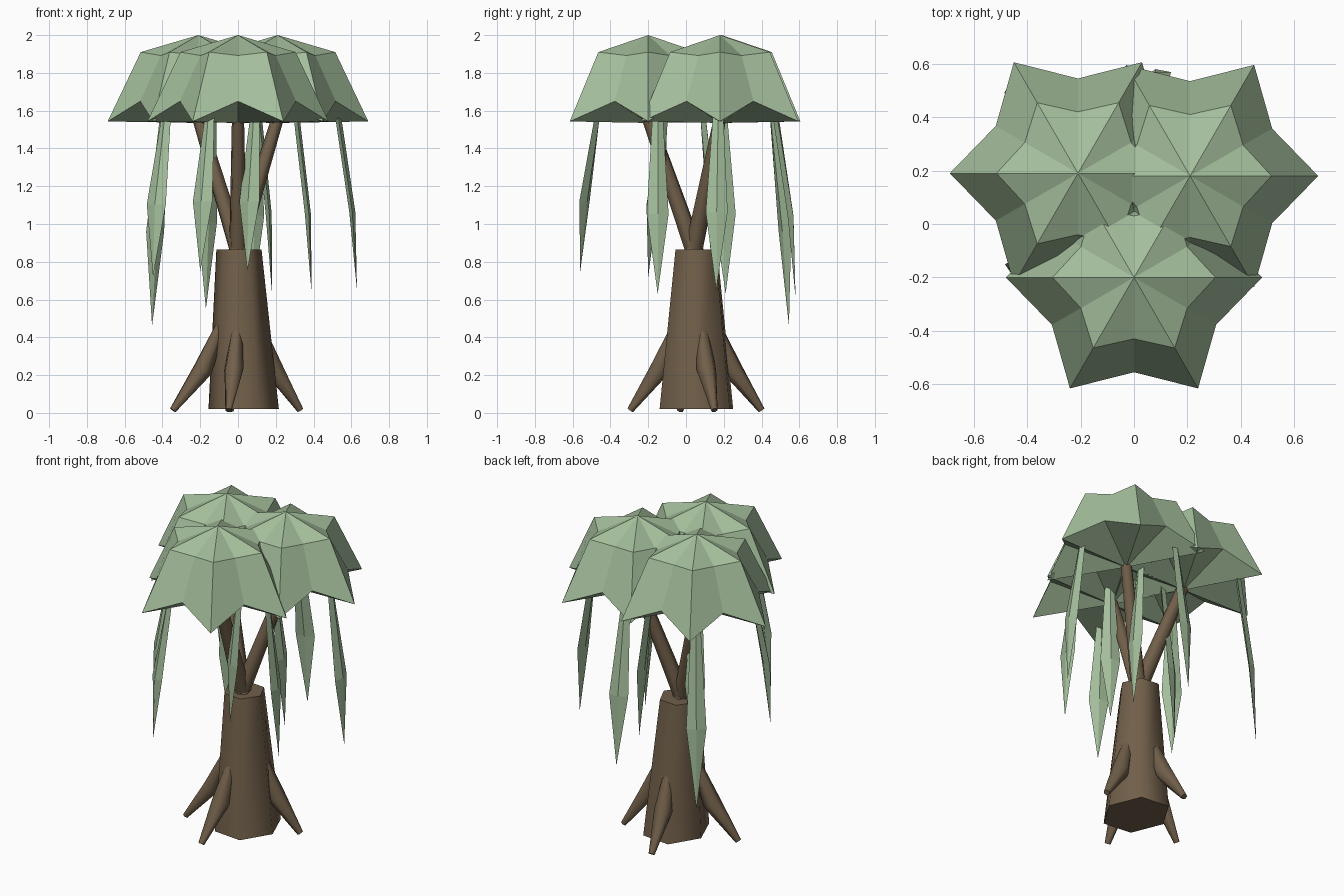
import bpy, bmesh, math
from mathutils import Vector

if "Cube" in bpy.data.objects:
    bpy.data.objects.remove(bpy.data.objects["Cube"])


def material(name, rgb):
    m = bpy.data.materials.new(name)
    m.diffuse_color = (*rgb, 1)
    m.use_nodes = True
    m.node_tree.nodes["Principled BSDF"].inputs["Base Color"].default_value = m.diffuse_color
    return m


BARK = material("brown bark", (0.165, 0.115, 0.068))
LEAF = material("soft green", (0.37, 0.515, 0.33))


def loft(name, rings, mat, smooth=False):
    """Skin a list of closed rings (equal point counts) and cap both ends."""
    bm = bmesh.new()
    vs = [[bm.verts.new(p) for p in ring] for ring in rings]
    n = len(vs[0])
    for a, b in zip(vs, vs[1:]):
        for i in range(n):
            j = (i + 1) % n
            bm.faces.new((a[i], a[j], b[j], b[i]))
    for ring in (vs[0], vs[-1]):
        c = bm.verts.new(sum((v.co for v in ring), Vector()) / n)
        for i in range(n):
            bm.faces.new((ring[i], ring[(i + 1) % n], c))
    bmesh.ops.remove_doubles(bm, verts=bm.verts, dist=1e-5)
    bmesh.ops.recalc_face_normals(bm, faces=bm.faces)
    me = bpy.data.meshes.new(name)
    bm.to_mesh(me)
    bm.free()
    me.materials.append(mat)
    ob = bpy.data.objects.new(name, me)
    bpy.context.collection.objects.link(ob)
    if smooth:
        bpy.ops.object.select_all(action='DESELECT')
        ob.select_set(True)
        bpy.context.view_layer.objects.active = ob
        bpy.ops.object.shade_smooth_by_angle(angle=math.radians(68))
    return ob


def ellipse(c, rx, ry, n, start=0.0):
    return [Vector((c[0] + rx * math.cos(start + math.tau * i / n),
                    c[1] + ry * math.sin(start + math.tau * i / n), c[2]))
            for i in range(n)]


def limb(name, path, radii, sides=6):
    """Tapered tube with rings square to the path."""
    pts = [Vector(p) for p in path]
    rings = []
    for k, p in enumerate(pts):
        d = (pts[min(k + 1, len(pts) - 1)] - pts[max(k - 1, 0)]).normalized()
        u = d.cross(Vector((0.31, 0.95, 0.05))).normalized()
        v = d.cross(u)
        rings.append([p + radii[k] * (u * math.cos(math.tau * i / sides)
                                      + v * math.sin(math.tau * i / sides))
                      for i in range(sides)])
    return loft(name, rings, BARK, True)


# Six-sided tapering trunk
turn = math.radians(295)
loft("trunk", [ellipse((0.03, 0.055, 0.02), 0.187, 0.215, 6, turn),
               ellipse((0.005, 0.055, 0.865), 0.12, 0.122, 6, turn)], BARK, True)

# Four roots flaring from the trunk to the ground
core = Vector((0.015, 0.055, 0))
for i, (x, y) in enumerate([(0.33, 0.15), (-0.05, -0.295), (-0.345, -0.03), (-0.04, 0.4)]):
    end = Vector((x, y, 0.014))
    out = end - core
    limb(f"root_{i + 1}",
         [core + out * 0.3 + Vector((0, 0, 0.45)),
          core + out * 0.56 + Vector((0, 0, 0.22)), end],
         [0.03, 0.053, 0.018])

# Three crowns: six-pointed domes, each carried by one branch
CROWNS = {"back_left": (-0.21, 0.19), "back_right": (0.21, 0.18), "front": (0.0, -0.2)}


def star(x, y, r_tip, r_notch, z_tip, z_notch):
    ring = []
    for i in range(12):
        a = math.tau * i / 12
        r, z = (r_notch, z_notch) if i % 2 else (r_tip, z_tip)
        ring.append(Vector((x + r * math.cos(a), y + r * math.sin(a), z)))
    return ring


for side, (x, y) in CROWNS.items():
    loft("crown_" + side,
         [[Vector((x, y, 2.0))] * 12,
          star(x, y, 0.305, 0.23, 1.91, 1.892),
          star(x, y, 0.48, 0.355, 1.543, 1.65),
          [Vector((x, y, 1.535))] * 12], LEAF)
    limb("branch_" + side,
         [(-x * 0.1, 0.045 - y * 0.1, 0.8), (x, y, 1.56)], [0.05, 0.034])

# Hanging leaf blades, three per crown: top (x, y), tip (x, y, z), facing angle
BLADES = [
    ("back_left", (-0.39, 0.46), (-0.455, 0.545, 0.46), 125),
    ("back_left", (-0.38, -0.12), (-0.45, -0.20, 0.72), 240),
    ("back_left", (0.11, 0.19), (0.18, 0.21, 0.63), 3),
    ("back_right", (0.09, 0.475), (0.08, 0.58, 0.61), 105),
    ("back_right", (0.53, 0.17), (0.63, 0.16, 0.65), 0),
    ("back_right", (0.09, -0.11), (0.05, -0.15, 0.75), 245),
    ("front", (-0.15, -0.47), (-0.20, -0.56, 0.75), 242),
    ("front", (0.31, -0.15), (0.39, -0.15, 0.63), 5),
    ("front", (-0.14, 0.09), (-0.17, 0.16, 0.55), 118),
]
for i, (side, top, tip, ang) in enumerate(BLADES):
    a = math.radians(ang)
    out = Vector((math.cos(a), math.sin(a), 0))
    across = Vector((-out.y, out.x, 0))
    t, e = Vector((*top, 1.57)), Vector(tip)
    rings = []
    for f, bow, half, thick in ((0, 0, 0.028, 0.016), (0.55, 0.75, 0.058, 0.016),
                                (1, 1, 0, 0)):
        c = t.lerp(e, bow)
        c.z = t.z + (e.z - t.z) * f
        rings.append([c + across * half, c + out * thick,
                      c - across * half, c - out * thick])
    loft(f"hanging_leaf_{side}_{i % 3 + 1}", rings, LEAF)
